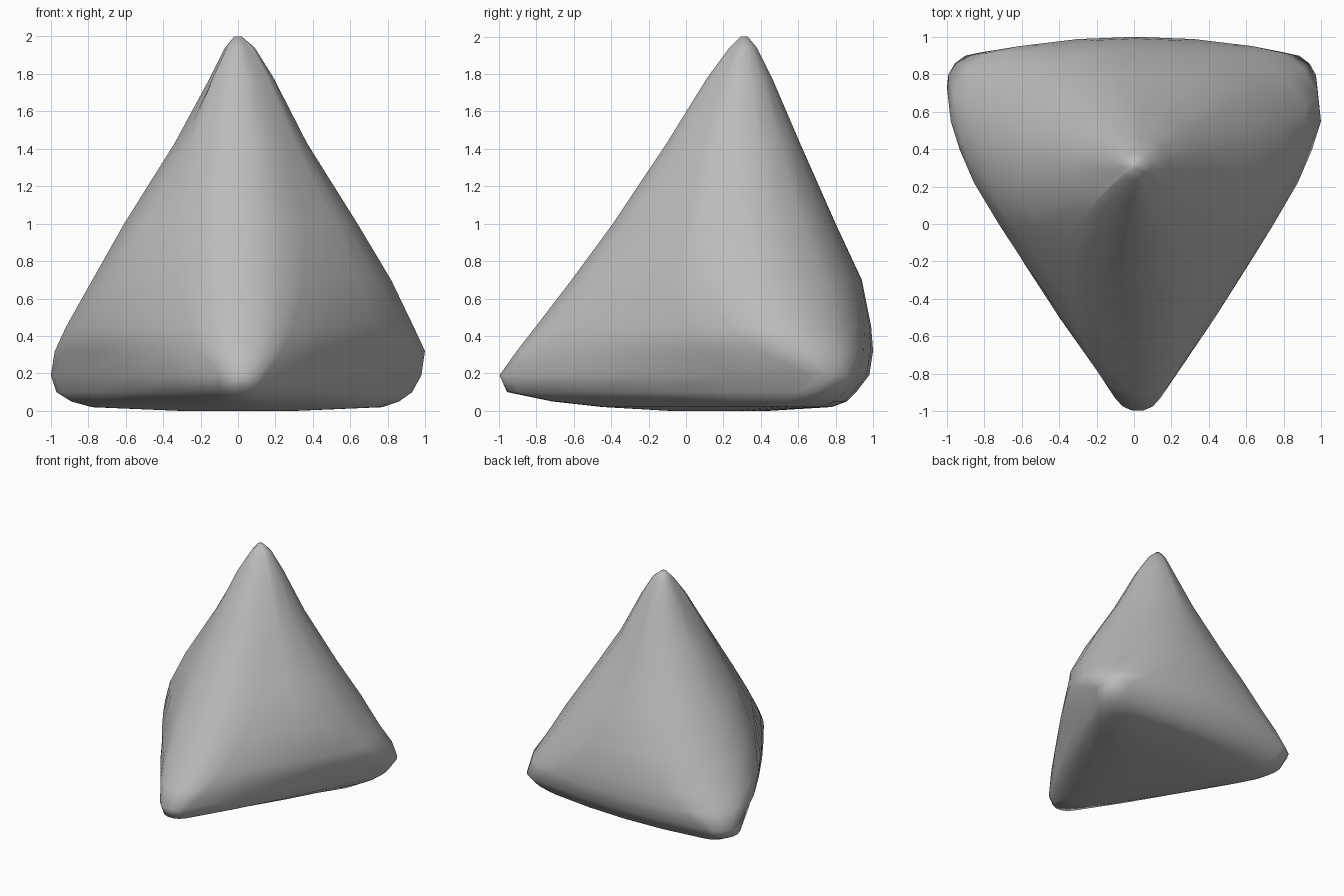
import bpy
import bmesh
from math import cos, sin, radians
from mathutils import Vector

cube = bpy.data.objects.get("Cube")
if cube:
    bpy.data.objects.remove(cube)

# Plain grey material
grey = bpy.data.materials.new("grey")
grey.use_nodes = True
colour = (0.5, 0.5, 0.5, 1)
grey.diffuse_color = colour
grey.node_tree.nodes["Principled BSDF"].inputs["Base Color"].default_value = colour

# Levels: height, right x, left x, front y, back y, front radius, back radius
# (tight corners near the base, almost round higher up)
LEVELS = [
    (0.00, -0.30, 0.30, -0.10, 0.45, 0.10, 0.15),
    (0.02, -0.78, 0.77, -0.45, 0.78, 0.14, 0.20),
    (0.05, -0.89, 0.86, -0.72, 0.86, 0.14, 0.17),
    (0.10, -0.97, 0.93, -0.96, 0.91, 0.13, 0.16),
    (0.19, -1.00, 0.98, -1.00, 0.98, 0.14, 0.17),
    (0.32, -0.98, 1.00, -0.91, 1.00, 0.25, 0.37),
    (0.45, -0.92, 0.94, -0.81, 0.99, 0.32, 0.49),
    (0.70, -0.78, 0.82, -0.62, 0.94, 0.39, 0.57),
    (1.00, -0.61, 0.64, -0.40, 0.80, 0.40, 0.49),
    (1.43, -0.34, 0.37, -0.11, 0.61, 0.29, 0.32),
    (1.78, -0.15, 0.19, 0.11, 0.46, 0.16, 0.16),
    (1.94, -0.07, 0.09, 0.23, 0.38, 0.07, 0.07),
    (2.00, -0.02, 0.02, 0.29, 0.33, 0.018, 0.018),
]
ARC = (-60, -35, -12, 12, 35, 60)
BULGES = (0.02, 0.04, 0.02)


def section(z, right, left, front, back, rf, rb):
    """Rounded triangle with slightly bulging sides."""
    back_y = back - BULGES[1] * (left - right - 2 * rb) - rb
    corners = [(0.01 * (left - right), front + rf, rf, -90),
               (left - rb, back_y, rb, 30),
               (right + rb, back_y, rb, 150)]
    arcs = [[Vector((x + r * cos(radians(a + d)), y + r * sin(radians(a + d)), z))
             for d in ARC] for x, y, r, a in corners]
    points = []
    for i, bulge in enumerate(BULGES):
        start, end = arcs[i][-1], arcs[(i + 1) % 3][0]
        angle = radians(-30 + 120 * i)
        out = Vector((cos(angle), sin(angle), 0)) * bulge * (end - start).length
        points += arcs[i]
        for t in (0.25, 0.5, 0.75):
            points.append(start.lerp(end, t) + out * 4 * t * (1 - t))
    return points


# Loft the sections into one closed body
bm = bmesh.new()
rings = [[bm.verts.new(p) for p in section(*level)] for level in LEVELS]
count = len(rings[0])
for low, high in zip(rings, rings[1:]):
    for i in range(count):
        j = (i + 1) % count
        bm.faces.new((low[i], low[j], high[j], high[i]))
bm.faces.new(rings[0][::-1])
bm.faces.new(rings[-1])
bmesh.ops.recalc_face_normals(bm, faces=bm.faces)
for face in bm.faces:
    face.smooth = True

mesh = bpy.data.meshes.new("rounded_pyramid")
bm.to_mesh(mesh)
bm.free()
mesh.materials.append(grey)
body = bpy.data.objects.new("rounded_pyramid", mesh)
bpy.context.collection.objects.link(body)
